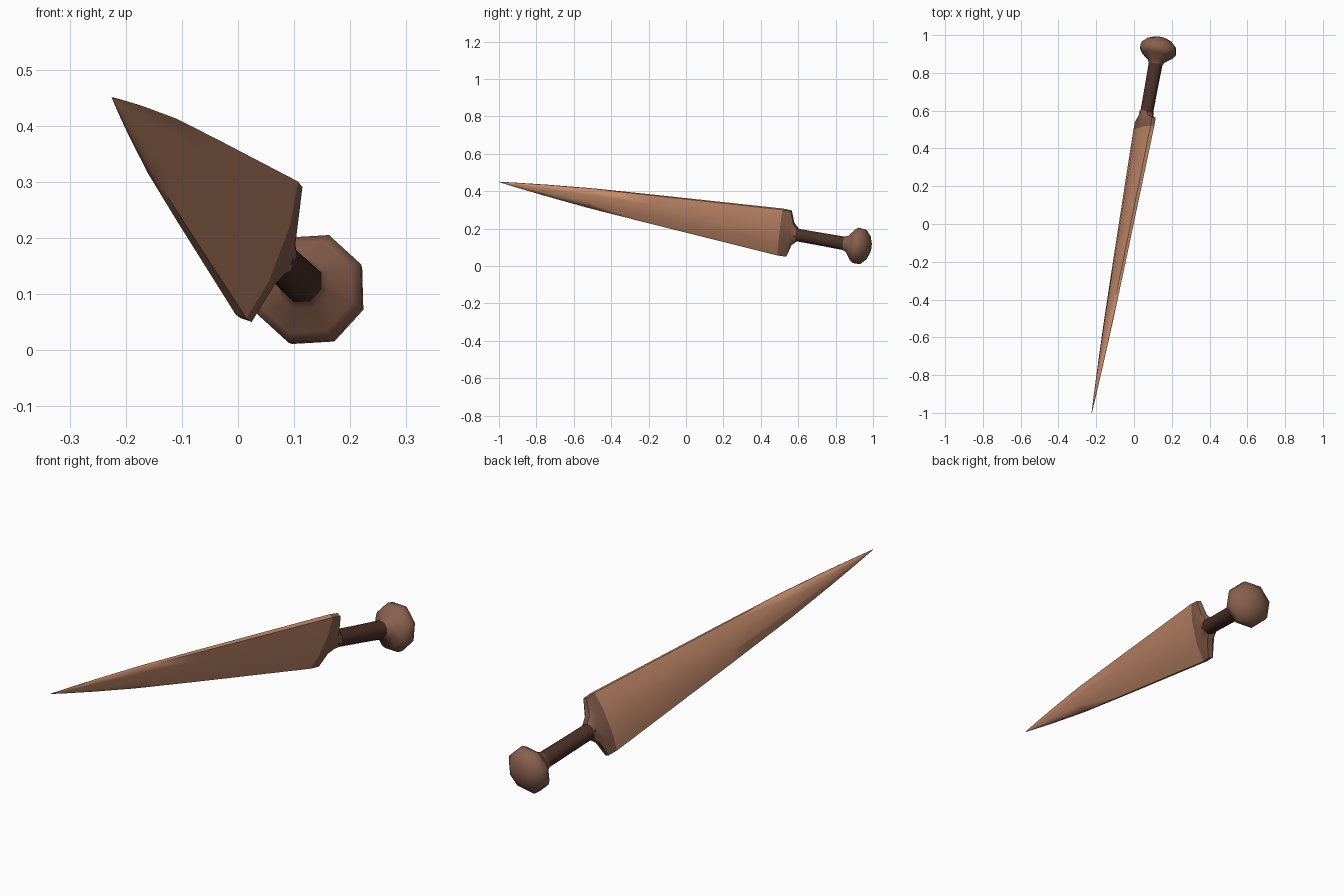
import bpy, bmesh, math
from mathutils import Vector

if "Cube" in bpy.data.objects:
    bpy.data.objects.remove(bpy.data.objects["Cube"])

# Dagger frame: long axis from tip to pommel, wide direction, thin direction
TIP = Vector((-0.224, -1.0, 0.45))
AXIS = Vector((0.183, 1.0, -0.178)).normalized()
WIDE = Vector((0.34, 0.06, 0.93))
WIDE = (WIDE - AXIS * WIDE.dot(AXIS)).normalized()
THIN = AXIS.cross(WIDE)
SIDES = 8


def material(name, rgb):
    m = bpy.data.materials.new(name)
    m.diffuse_color = (*rgb, 1.0)
    m.use_nodes = True
    m.node_tree.nodes["Principled BSDF"].inputs["Base Color"].default_value = m.diffuse_color
    return m


def loft(name, rings, mat, turn, angle):
    """Eight-sided loft; each ring is (distance from tip, half width, half thickness)."""
    bm = bmesh.new()
    loops = []
    for s, a, b in rings:
        loop = []
        for i in range(SIDES):
            t = 2 * math.pi * i / SIDES + turn
            p = TIP + AXIS * s + WIDE * (a * math.cos(t)) + THIN * (b * math.sin(t))
            loop.append(bm.verts.new(p))
        loops.append(loop)
    for lo, hi in zip(loops, loops[1:]):
        for i in range(SIDES):
            j = (i + 1) % SIDES
            bm.faces.new((lo[i], lo[j], hi[j], hi[i]))
    bm.faces.new(loops[0])
    bm.faces.new(loops[-1])
    bmesh.ops.recalc_face_normals(bm, faces=bm.faces)
    me = bpy.data.meshes.new(name)
    bm.to_mesh(me)
    bm.free()
    me.materials.append(mat)
    ob = bpy.data.objects.new(name, me)
    bpy.context.collection.objects.link(ob)
    bpy.ops.object.select_all(action='DESELECT')
    ob.select_set(True)
    bpy.context.view_layer.objects.active = ob
    bpy.ops.object.shade_smooth_by_angle(angle=math.radians(angle))
    return ob


copper = material("copper blade", (0.56, 0.26, 0.15))
bronze = material("brown bronze", (0.25, 0.115, 0.075))
leather = material("dark leather", (0.07, 0.029, 0.02))

K = 1 / math.cos(math.pi / 8)   # so the flat edge sits at the given half width
FLAT = math.pi / 8

# Blade
loft("blade", [(s, a * K, b * K) for s, a, b in (
    (0.0, 0.001, 0.001), (0.1, 0.013, 0.005), (0.25, 0.03, 0.009),
    (0.5, 0.055, 0.014), (0.85, 0.081, 0.019), (1.553, 0.131, 0.025))],
    copper, FLAT, 75)

# Guard: flat band, then a concave taper into the grip
loft("guard", [(s, a * K, b * K) for s, a, b in (
    (1.553, 0.131, 0.025), (1.6, 0.129, 0.026),
    (1.62, 0.062, 0.032), (1.645, 0.036, 0.035))],
    bronze, FLAT, 50)

# Grip
loft("grip", [(1.63, 0.036, 0.036), (1.78, 0.037, 0.037), (1.92, 0.039, 0.039)],
     leather, 0, 60)

# Pommel: flared neck, wide rim, domed end
loft("pommel", [(s, r, r) for s, r in (
    (1.9, 0.037), (1.925, 0.048), (1.955, 0.088), (1.975, 0.103),
    (2.005, 0.1), (2.035, 0.068), (2.05, 0.03))],
    bronze, 0, 60)
